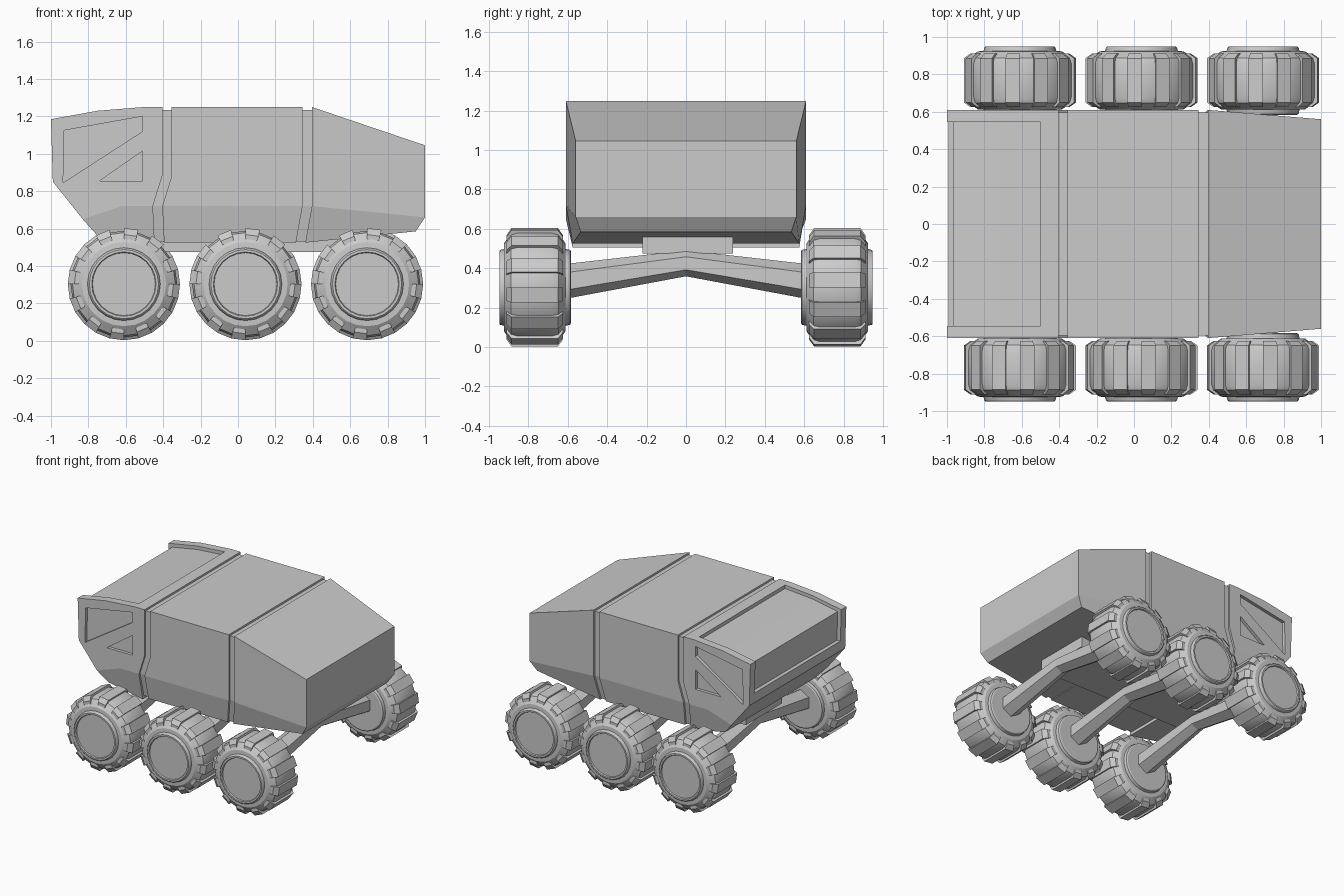
import bpy, bmesh, math
from mathutils import Vector

if "Cube" in bpy.data.objects:
    bpy.data.objects.remove(bpy.data.objects["Cube"])


def finish(bm, name, smooth=None):
    bmesh.ops.recalc_face_normals(bm, faces=bm.faces[:])
    me = bpy.data.meshes.new(name)
    bm.to_mesh(me)
    bm.free()
    if smooth:
        me.shade_smooth()
        me.set_sharp_from_angle(angle=math.radians(smooth))
    ob = bpy.data.objects.new(name, me)
    bpy.context.scene.collection.objects.link(ob)
    return ob


def shell(name, outline, sides, extra=()):
    """Closed hull: outline of (x, z, half width), mirrored in y; sides list index loops."""
    bm = bmesh.new()
    pts = list(outline) + list(extra)
    a = [bm.verts.new((x, -y, z)) for x, z, y in pts]
    b = [bm.verts.new((x, y, z)) for x, z, y in pts]
    n = len(outline)
    for i in range(n):
        j = (i + 1) % n
        bm.faces.new((a[i], a[j], b[j], b[i]))
    for loop in sides:
        bm.faces.new([a[i] for i in loop])
        bm.faces.new([b[i] for i in reversed(loop)])
    return finish(bm, name)


def prism(bm, outline, y0, y1):
    a = [bm.verts.new((x, y0, z)) for x, z in outline]
    b = [bm.verts.new((x, y1, z)) for x, z in outline]
    n = len(a)
    bm.faces.new(a)
    bm.faces.new(b[::-1])
    for i in range(n):
        j = (i + 1) % n
        bm.faces.new((a[i], a[j], b[j], b[i]))


def skin(bm, rings):
    """Bridge rings of vertices and cap both ends."""
    vs = [[bm.verts.new(p) for p in r] for r in rings]
    n = len(vs[0])
    for r, s in zip(vs, vs[1:]):
        for i in range(n):
            j = (i + 1) % n
            bm.faces.new((r[i], r[j], s[j], s[i]))
    bm.faces.new(vs[0])
    bm.faces.new(vs[-1][::-1])


W, B = 0.61, 0.575  # half widths at the waist and the belly

# Cab with sloping nose
cab = shell("cab", [
    (-1, 1.185, W), (-.75, 1.23, W), (-.5, 1.25, W), (-.405, 1.25, W), (-.405, .88, W),
    (-.455, .72, W), (-.445, .505, B), (-.75, .56, B), (-.83, .65, W), (-.99, .85, W)],
    [(0, 1, 2, 3, 4, 5, 10, 8, 9), (5, 6, 7, 8, 10)], [(-.62, .72, W)])

# Recessed windscreen and side windows cut from the cab
bm = bmesh.new()
prism(bm, [(-.5, 1.4), (-.5, 1.222), (-.75, 1.202), (-.968, 1.162), (-.962, .93),
           (-1.2, .93), (-1.2, 1.4)], -.545, .545)
for s in (-1, 1):
    for win in ([(-.93, 1.125), (-.51, 1.2), (-.51, 1.12), (-.935, .845)],
                [(-.74, .855), (-.51, 1.015), (-.51, .855)]):
        prism(bm, win, s * .585, s * .7)
cutter = finish(bm, "window_cutter")
cutter.hide_render = True
mod = cab.modifiers.new("windows", 'BOOLEAN')
mod.operation, mod.solver, mod.object = 'DIFFERENCE', 'EXACT', cutter
dg = bpy.context.evaluated_depsgraph_get()
dg.update()
cut_mesh = bpy.data.meshes.new_from_object(cab.evaluated_get(dg))
cab.modifiers.clear()
cab.data = cut_mesh
bpy.data.objects.remove(cutter)

# Middle body
shell("middle_body", [
    (-.355, 1.25, W), (-.355, .88, W), (-.405, .72, W), (-.395, .525, B),
    (.31, .525, B), (.345, .72, W), (.345, 1.25, W)],
    [(0, 1, 2, 5, 6), (2, 3, 4, 5)])

# Tapered rear body
shell("rear_body", [
    (.395, 1.25, W), (1, 1.045, .56), (1, .66, .56), (.95, .585, .535),
    (.36, .525, B), (.395, .72, W)],
    [(0, 1, 2, 5), (5, 2, 3, 4)])

# Inner core visible in the seams
shell("seam_core", [
    (-.45, 1.235, .595), (-.48, .72, .595), (-.47, .53, .56),
    (.39, .53, .56), (.41, .72, .595), (.398, 1.235, .595)],
    [(0, 1, 4, 5), (1, 2, 3, 4)])

# Underside spine carrying the axles
bm = bmesh.new()
prism(bm, [(-.7, .475), (.7, .475), (.7, .56), (-.7, .56)], -.222, .238)
finish(bm, "spine")


def circle(y, r, n=24, zc=0.0):
    return [Vector((r * math.sin(2 * math.pi * i / n), y, zc + r * math.cos(2 * math.pi * i / n)))
            for i in range(n)]


# Wheel mesh: lathed tyre, hub and tread blocks (outside faces +y)
bm = bmesh.new()
skin(bm, [circle(y, r) for y, r in [
    (-.185, .18), (-.18, .19), (-.157, .195), (-.155, .225), (-.12, .275), (-.09, .285),
    (.09, .285), (.12, .275), (.155, .225), (.157, .195), (.175, .19), (.18, .185),
    (.18, .172), (.17, .168)]])
for k in range(12):
    mid = math.radians(30 * k - 7.5)
    ring = []
    for a in (mid - math.radians(7.5), mid + math.radians(7.5)):
        ring.append([Vector((r * math.sin(a), y, r * math.cos(a)))
                     for y, r in [(-.143, .235), (-.143, .265), (-.118, .3),
                                  (.118, .3), (.143, .265), (.143, .235)]])
    skin(bm, ring)
wheel = finish(bm, "wheel", 25)
wheel_mesh = wheel.data
bpy.data.objects.remove(wheel)

# Three hexagonal axles, each with a pair of wheels
for name, x in (("front", -.61), ("middle", .04), ("rear", .69)):
    bm = bmesh.new()
    skin(bm, [circle(y, r, 6, z) for y, r, z in
              [(-.6, .088, .335), (0, .066, .425), (.6, .088, .335)]])
    finish(bm, name + "_axle").location.x = x
    for side, s in (("left", 1), ("right", -1)):
        ob = bpy.data.objects.new(f"{name}_{side}_wheel", wheel_mesh)
        bpy.context.scene.collection.objects.link(ob)
        ob.location = (x, s * .768, .303)
        if s < 0:
            ob.rotation_euler.z = math.pi
